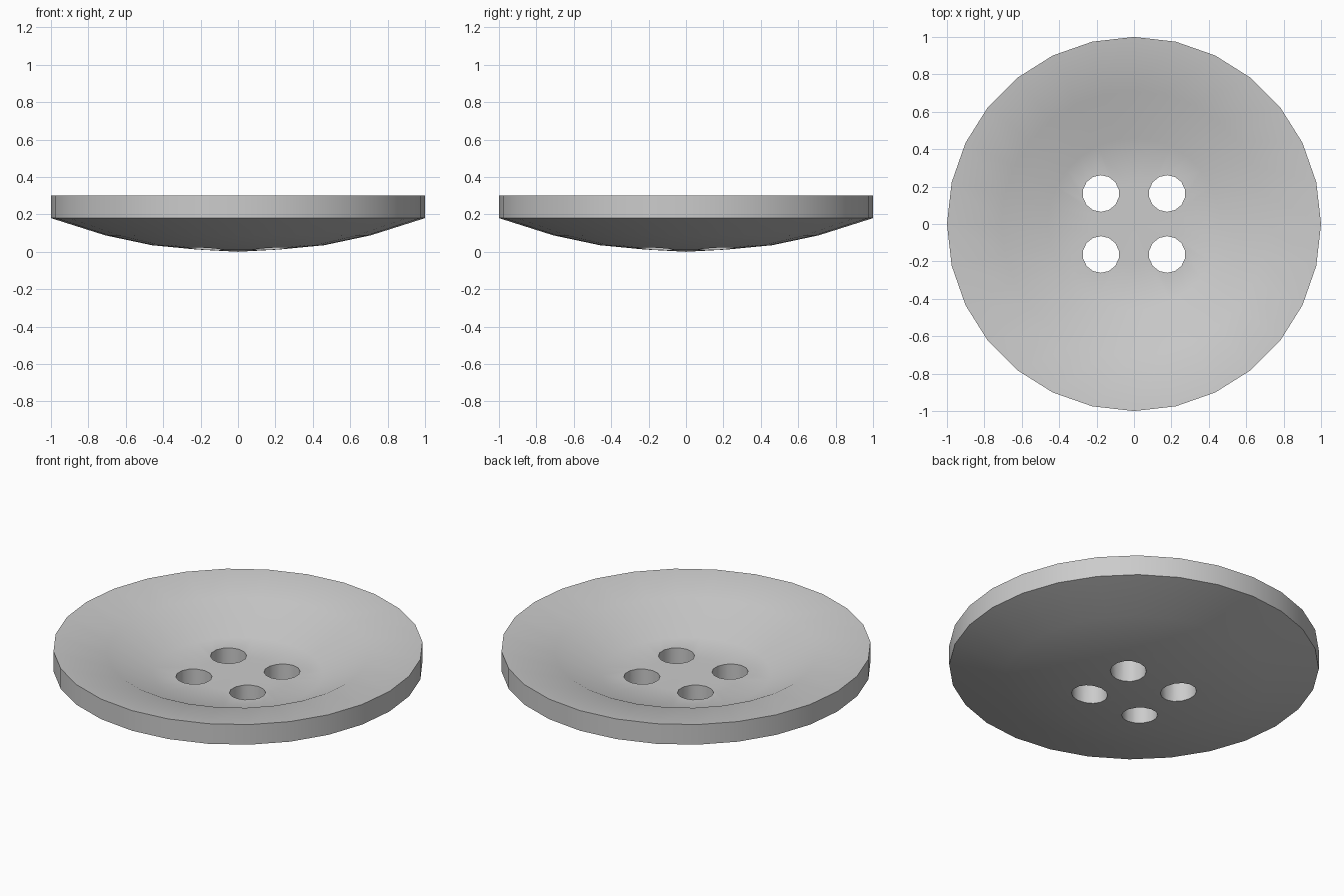
import bpy, bmesh, math

SIDES = 28

cube = bpy.data.objects.get("Cube")
if cube:
    bpy.data.objects.remove(cube, do_unlink=True)

grey = bpy.data.materials.new("light grey")
grey.use_nodes = True
colour = (0.6, 0.6, 0.6, 1)
grey.diffuse_color = colour
grey.node_tree.nodes["Principled BSDF"].inputs["Base Color"].default_value = colour


def lathe(name, profile):
    """Revolve (radius, z) points about z; both ends lie on the axis."""
    bm = bmesh.new()
    verts = [bm.verts.new((r, 0, z)) for r, z in profile]
    edges = [bm.edges.new(pair) for pair in zip(verts, verts[1:])]
    bmesh.ops.spin(bm, geom=verts + edges, cent=(0, 0, 0), axis=(0, 0, 1),
                   angle=math.tau, steps=SIDES, use_merge=True)
    bmesh.ops.remove_doubles(bm, verts=bm.verts, dist=0.0005)
    bmesh.ops.recalc_face_normals(bm, faces=bm.faces)
    mesh = bpy.data.meshes.new(name)
    bm.to_mesh(mesh)
    bm.free()
    mesh.materials.append(grey)
    obj = bpy.data.objects.new(name, mesh)
    bpy.context.collection.objects.link(obj)
    return obj


# Dished disc: domed underside, upright rim, sunken top
button = lathe("button_disc", [
    (0, 0), (0.22, 0.012), (0.46, 0.035), (0.71, 0.088), (1, 0.18),
    (1, 0.30), (0.71, 0.265), (0.46, 0.14), (0.22, 0.135), (0, 0.135)])

# Four thread holes
for x in (-0.177, 0.177):
    for y in (-0.163, 0.163):
        bpy.ops.mesh.primitive_cylinder_add(vertices=14, radius=0.098, depth=1,
                                            location=(x, y, 0.1))
        cutter = bpy.context.object
        cutter.name = "hole_cutter"
        cutter.data.materials.append(grey)
        cut = button.modifiers.new("thread_hole", 'BOOLEAN')
        cut.operation = 'DIFFERENCE'
        cut.solver = 'EXACT'
        cut.object = cutter
        bpy.ops.object.select_all(action='DESELECT')
        button.select_set(True)
        bpy.context.view_layer.objects.active = button
        bpy.ops.object.modifier_apply(modifier=cut.name)
        bpy.data.objects.remove(cutter, do_unlink=True)

# Smooth dish and rim with crisp edges
bpy.ops.object.shade_smooth_by_angle(angle=math.radians(35))
